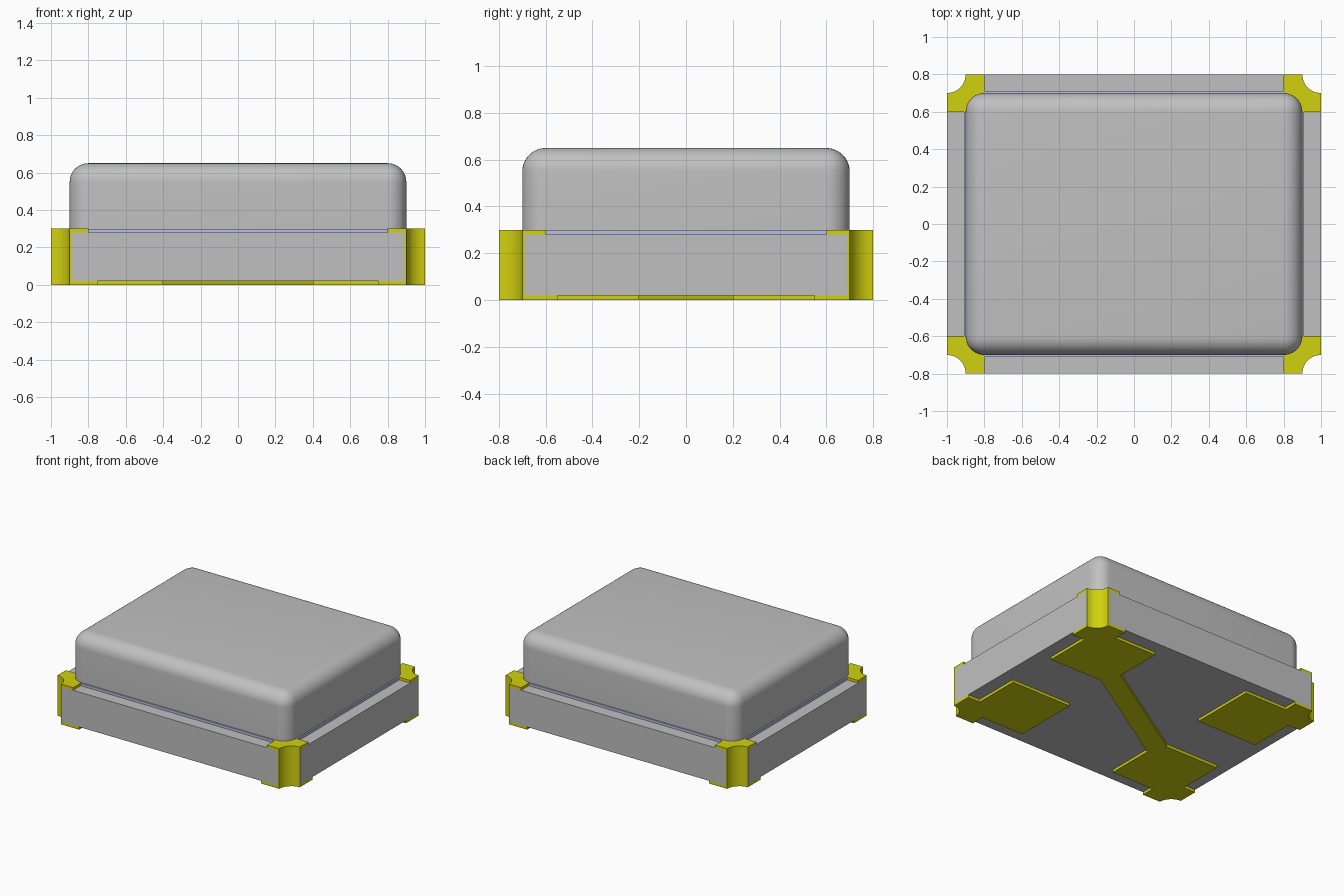
import bpy, bmesh, math

cube = bpy.data.objects.get("Cube")
if cube:
    bpy.data.objects.remove(cube, do_unlink=True)


def material(name, rgb):
    m = bpy.data.materials.new(name)
    m.use_nodes = True
    m.diffuse_color = (*rgb, 1)
    m.node_tree.nodes["Principled BSDF"].inputs["Base Color"].default_value = (*rgb, 1)
    return m


GREY = material("grey", (0.53, 0.53, 0.53))
GOLD = material("gold", (0.64, 0.64, 0.005))
LILAC = material("pale_lilac", (0.49, 0.52, 0.76))


def finish(name, bm, mat):
    bmesh.ops.recalc_face_normals(bm, faces=bm.faces)
    mesh = bpy.data.meshes.new(name)
    bm.to_mesh(mesh)
    bm.free()
    mesh.materials.append(mat)
    ob = bpy.data.objects.new(name, mesh)
    bpy.context.collection.objects.link(ob)
    bpy.ops.object.select_all(action="DESELECT")
    ob.select_set(True)
    bpy.context.view_layer.objects.active = ob
    bpy.ops.object.shade_smooth_by_angle(angle=math.radians(35))
    return ob


def prism(name, points, z0, z1, mat):
    """Extrude a flat outline from z0 up to z1."""
    bm = bmesh.new()
    face = bm.faces.new([bm.verts.new((x, y, z0)) for x, y in points])
    top = bmesh.ops.extrude_face_region(bm, geom=[face])["geom"]
    for v in top:
        if isinstance(v, bmesh.types.BMVert):
            v.co.z = z1
    return finish(name, bm, mat)


def arc(cx, cy, r, a0, a1, n=12):
    angles = [math.radians(a0 + (a1 - a0) * i / n) for i in range(n + 1)]
    return [(cx + r * math.cos(a), cy + r * math.sin(a)) for a in angles]


X, Y, NOTCH, PLATING = 1.0, 0.8, 0.1, 0.01

# Ceramic base with a quarter-round notch at each corner
r = NOTCH + PLATING
base = (arc(X, Y, r, 270, 180) + arc(-X, Y, r, 360, 270)
        + arc(-X, -Y, r, 90, 0) + arc(X, -Y, r, 180, 90))
prism("ceramic_base", base, 0.02, 0.28, GREY)

# Seal ring under the lid
sx, sy, sr = 0.80, 0.60, 0.11
seal = (arc(sx, sy, sr, 0, 90) + arc(-sx, sy, sr, 90, 180)
        + arc(-sx, -sy, sr, 180, 270) + arc(sx, -sy, sr, 270, 360))
prism("seal_ring", seal, 0.28, 0.299, LILAC)

# Lid: box with rounded upright and top edges
bm = bmesh.new()
bmesh.ops.create_cube(bm, size=1)
for v in bm.verts:
    v.co = (v.co.x * 1.8, v.co.y * 1.4, 0.65 if v.co.z > 0 else 0.295)
rounded = [e for e in bm.edges if max(v.co.z for v in e.verts) > 0.5]
bmesh.ops.bevel(bm, geom=rounded, offset=0.1, segments=10, profile=0.5,
                affect="EDGES", clamp_overlap=False)
finish("lid", bm, GREY)

# Gold corner parts, outlined once and mirrored to all four corners
notch = arc(X, Y, NOTCH, 270, 180)
top_plate = [(0.8, 0.6), (1, 0.6)] + notch + [(0.8, 0.8)]
liner = notch + arc(X, Y, r, 180, 270)
pad = ([(0.4, 0.2), (0.9, 0.2), (0.9, 0.55), (1, 0.55)] + notch
       + [(0.75, 0.8), (0.75, 0.7), (0.4, 0.7)])
for mx, side in ((1, "left"), (-1, "right")):
    for my, end in ((1, "back"), (-1, "front")):
        for name, outline, z0, z1 in (("corner_plate", top_plate, 0.28, 0.30),
                                      ("corner_liner", liner, 0.02, 0.28),
                                      ("solder_pad", pad, 0.0, 0.02)):
            prism(f"{name}_{end}_{side}", [(x * mx, y * my) for x, y in outline],
                  z0, z1, GOLD)

# Diagonal track joining two opposite pads underneath
half = [(0.4, 0.337), (0.4, 0.2), (0.46, 0.2)]
prism("pad_track", half + [(-x, -y) for x, y in half], 0.0, 0.02, GOLD)
